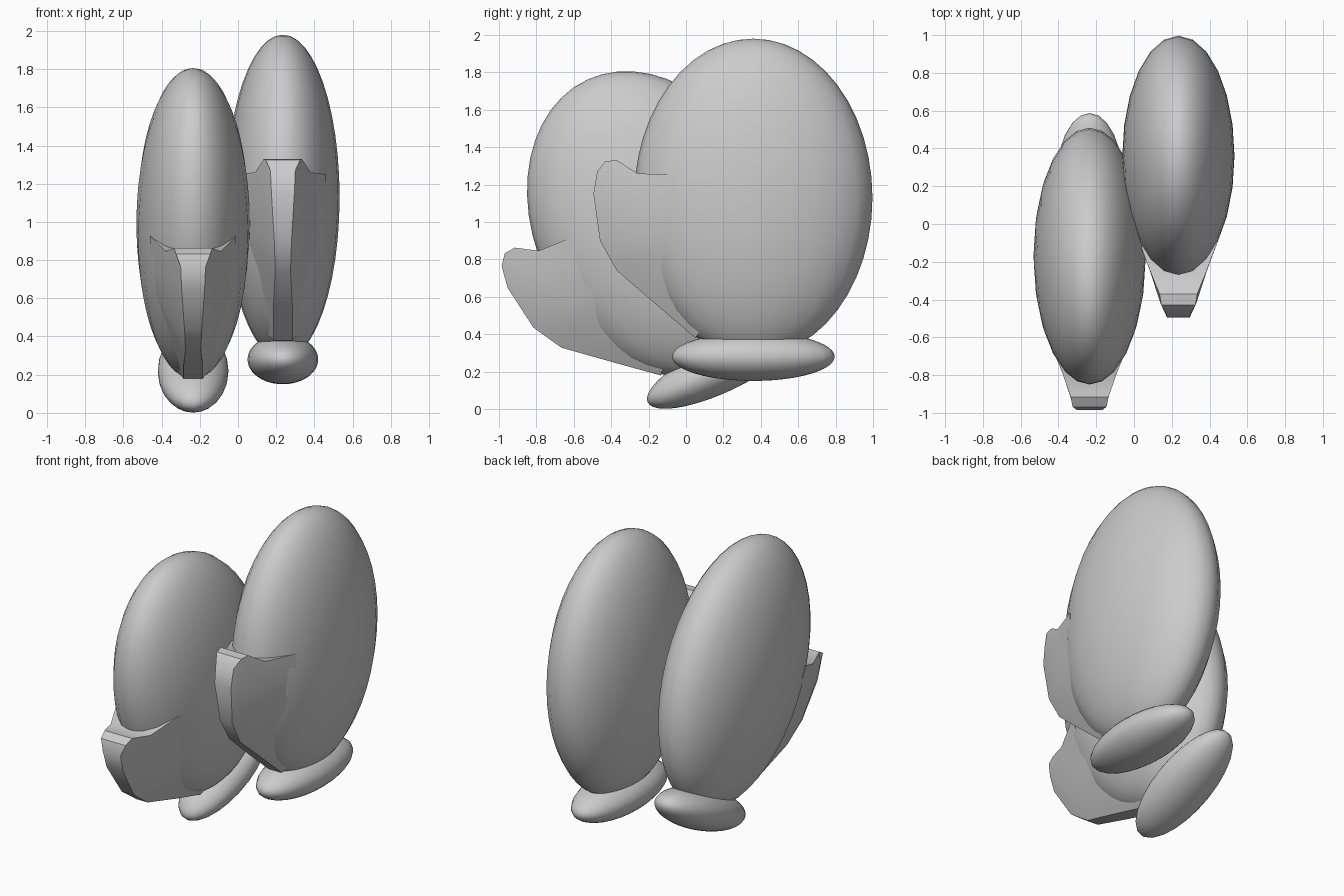
import bpy, bmesh, math
from mathutils import Matrix, Vector

if "Cube" in bpy.data.objects:
    bpy.data.objects.remove(bpy.data.objects["Cube"])

# Thumb: rows run from top to wrist; each station is (y, z, half width),
# from the thumb's outer edge back into the palm, in the upright mitten's frame
THUMB = [
    [(-.43, 1.325, .09), (-.37, 1.33, .10), (-.26, 1.26, .145), (-.05, 1.25, .225)],
    [(-.475, 1.27, .065), (-.42, 1.27, .095), (-.25, 1.20, .15), (-.05, 1.18, .225)],
    [(-.495, 1.15, .06), (-.42, 1.13, .095), (-.25, 1.10, .15), (-.05, 1.10, .22)],
    [(-.46, .90, .045), (-.38, .90, .09), (-.23, .92, .15), (-.02, .95, .22)],
    [(-.37, .74, .04), (-.28, .77, .085), (-.14, .82, .15), (.05, .85, .22)],
    [(-.15, .55, .05), (-.08, .60, .10), (0, .65, .15), (.12, .70, .21)],
    [(.05, .38, .05), (.08, .42, .09), (.12, .50, .13), (.20, .60, .18)],
]
PIVOT = Vector((0, .36, 1.13))


def finish(name, bm, place):
    bmesh.ops.transform(bm, matrix=place, verts=bm.verts)
    bmesh.ops.recalc_face_normals(bm, faces=bm.faces)
    mesh = bpy.data.meshes.new(name)
    bm.to_mesh(mesh)
    bm.free()
    ob = bpy.data.objects.new(name, mesh)
    bpy.context.collection.objects.link(ob)
    bpy.ops.object.select_all(action='DESELECT')
    ob.select_set(True)
    bpy.context.view_layer.objects.active = ob
    bpy.ops.object.shade_smooth_by_angle(angle=math.radians(35))
    return ob


def ellipsoid(name, centre, radii, place):
    bm = bmesh.new()
    bmesh.ops.create_uvsphere(bm, u_segments=24, v_segments=24, radius=1)
    finish(name, bm, place @ Matrix.Translation(centre) @ Matrix.Diagonal((*radii, 1)))


def thumb(name, place):
    bm = bmesh.new()
    rings = []
    for row in THUMB:
        right = [bm.verts.new(Vector((w, y, z)) - PIVOT) for y, z, w in row]
        left = [bm.verts.new(Vector((-w, y, z)) - PIVOT) for y, z, w in row]
        rings.append(right + left[::-1])
    n = len(rings[0])
    for a, b in zip(rings, rings[1:]):
        for i in range(n):
            j = (i + 1) % n
            bm.faces.new((a[i], a[j], b[j], b[i]))
    # close the tip and the wrist end with strips across the width
    for r in (rings[0], rings[-1]):
        for i in range(n // 2 - 1):
            bm.faces.new((r[i], r[i + 1], r[n - 2 - i], r[n - 1 - i]))
    finish(name, bm, place)


def mitten(side, location, lean):
    place = Matrix.Translation(location) @ Matrix.Rotation(math.radians(lean), 4, 'X')
    ellipsoid(side + "_mitten_palm", (0, 0, 0), (.297, .637, .85), place)
    ellipsoid(side + "_mitten_cuff", (0, 0, -.85), (.185, .435, .13), place)
    thumb(side + "_mitten_thumb", place)


# Upright mitten and its leaning partner
mitten("right", (.235, .36, 1.13), 0)
mitten("left", (-.235, -.17, .99), 25)
